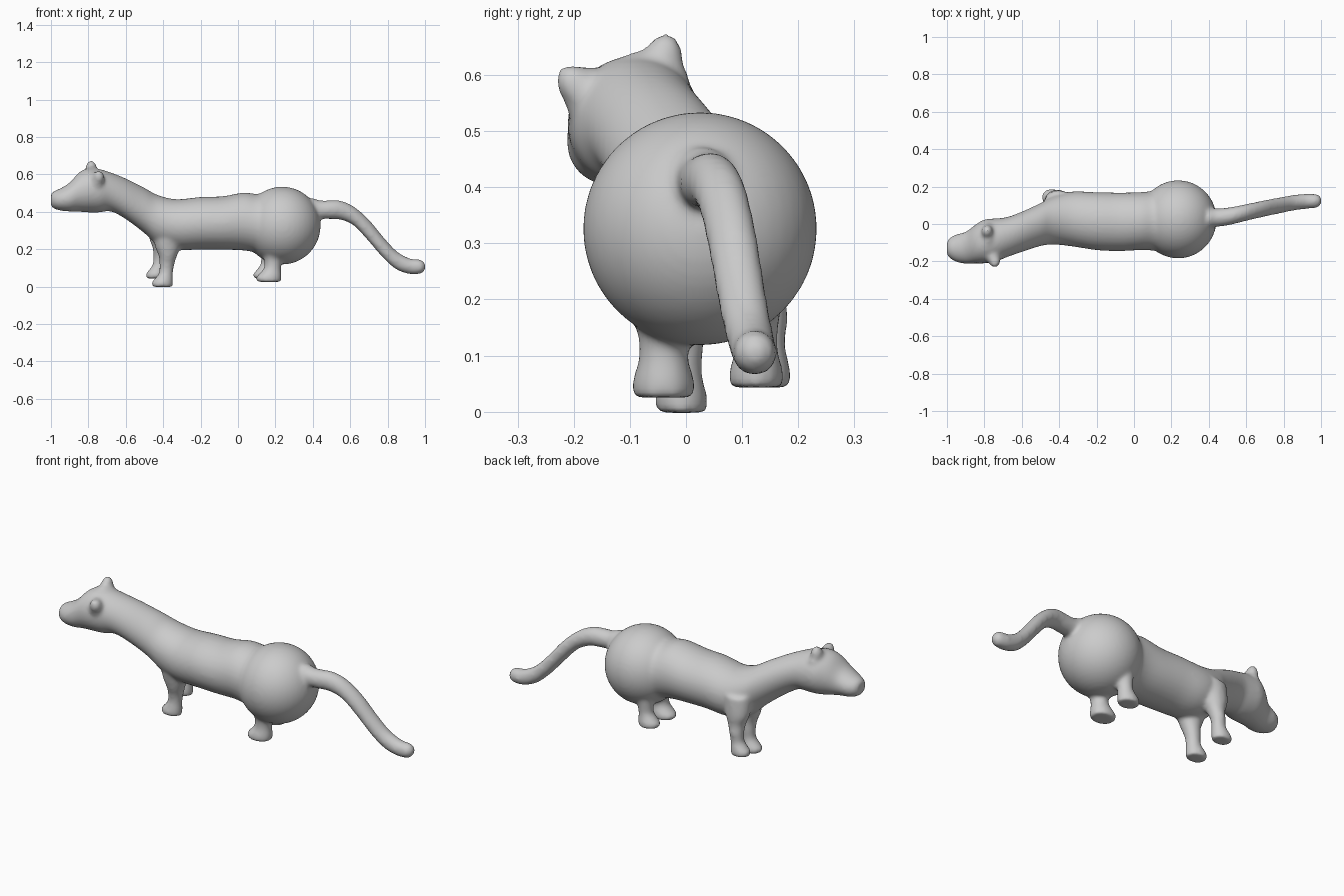
import bpy, bmesh
from math import sin, cos, pi
from mathutils import Matrix, Vector

bm = bmesh.new()


def smooth_sections(rows, steps=4):
    # Catmull-Rom interpolation between cross-sections
    out = []
    for i in range(len(rows) - 1):
        a, b = rows[max(i - 1, 0)], rows[i]
        c, d = rows[i + 1], rows[min(i + 2, len(rows) - 1)]
        for s in range(steps):
            t = s / steps
            out.append([0.5 * (2 * q + (r - p) * t + (2 * p - 5 * q + 4 * r - w) * t * t
                               + (3 * q - p - 3 * r + w) * t ** 3)
                        for p, q, r, w in zip(a, b, c, d)])
    return out + [list(rows[-1])]


def loft(rows, axis, n=32):
    # elliptical rings (centre x, y, z, two radii) across the x or z axis
    rings = []
    for x, y, z, r1, r2 in smooth_sections(rows):
        ring = []
        for k in range(n):
            c, s = r1 * cos(2 * pi * k / n), r2 * sin(2 * pi * k / n)
            ring.append(bm.verts.new((x, y + c, z + s) if axis == 'x' else (x + c, y + s, z)))
        rings.append(ring)
    for a, b in zip(rings, rings[1:]):
        for k in range(n):
            bm.faces.new((a[k], a[(k + 1) % n], b[(k + 1) % n], b[k]))
    bm.faces.new(rings[0][::-1])
    bm.faces.new(rings[-1])


def span(x, y0, y1, z0, z1):
    return (x, (y0 + y1) / 2, (z0 + z1) / 2, (y1 - y0) / 2, (z1 - z0) / 2)


def ball(centre, radii, roll=0):
    m = Matrix.Translation(Vector(centre)) @ Matrix.Rotation(roll, 4, 'X') @ Matrix.Diagonal((*radii, 1))
    bmesh.ops.create_uvsphere(bm, u_segments=40, v_segments=24, radius=1, matrix=m)


# Head, neck and trunk: x, y range, z range
loft([span(*r) for r in [
    (-1.0, -.165, -.095, .43, .495), (-.985, -.183, -.074, .417, .51),
    (-.95, -.203, -.055, .406, .525), (-.9, -.213, -.042, .401, .556),
    (-.85, -.211, -.005, .40, .61), (-.8, -.211, .024, .396, .634),
    (-.74, -.202, .03, .396, .628), (-.68, -.178, .037, .402, .61),
    (-.6, -.15, .066, .36, .578), (-.5, -.118, .112, .285, .528),
    (-.43, -.110, .15, .222, .490), (-.33, -.12, .174, .195, .467),
    (-.2, -.14, .17, .198, .479), (-.08, -.145, .168, .197, .483),
    (.03, -.14, .17, .193, .503), (.1, -.142, .178, .18, .495),
    (.15, -.15, .197, .165, .506), (.22, -.15, .20, .15, .51)]], 'x')

# Rump
ball((.236, .025, .326), (.206, .209, .208))

# Tail
loft([span(*r) for r in [
    (.40, -.024, .085, .345, .475), (.44, -.016, .082, .36, .46), (.5, -.008, .088, .36, .461),
    (.55, .004, .096, .357, .459), (.62, .021, .111, .325, .428), (.7, .039, .128, .24, .358),
    (.78, .056, .143, .148, .262), (.85, .071, .155, .089, .188), (.92, .081, .162, .066, .15),
    (.97, .085, .161, .067, .145), (.99, .094, .154, .076, .136), (1.003, .112, .138, .094, .12)]], 'x')

# Ears with wide bases, set on the slightly rolled head
ball((-.785, -.042, .622), (.032, .036, .054), -.2)
ball((-.78, -.06, .598), (.04, .068, .045), -.2)
ball((-.745, -.192, .578), (.032, .034, .048), .75)
ball((-.755, -.168, .555), (.042, .048, .062), .4)


def leg(x, y, ground, top_y, r):
    # thigh tapering to an ankle, then a paw stretched towards the head
    g = ground
    loft([(x + .02, top_y, g + .32, r * 1.9, r * 1.6), (x + .01, (y + top_y) / 2, g + .22, r * 1.6, r * 1.35),
          (x + .01, (2 * y + top_y) / 3, g + .165, r * 1.12, r * 1.12),
          (x + .005, y, g + .12, r * .92, r * .92), (x, y, g + .075, r * .85, r * .82),
          (x - .01, y, g + .045, r * 1.08, r * .95), (x - .02, y, g + .022, r * 1.3, r * 1.08),
          (x - .018, y, g - .002, r * 1.22, r * 1.02)], 'z')


leg(-.385, -.008, 0.0, -.03, .044)
leg(-.42, .143, .045, .11, .042)
leg(.185, -.04, .027, -.085, .053)
leg(.16, .125, .045, .12, .046)

bmesh.ops.recalc_face_normals(bm, faces=bm.faces)
mesh = bpy.data.meshes.new("weasel_body")
bm.to_mesh(mesh)
bm.free()
obj = bpy.data.objects.new("weasel_body", mesh)
bpy.context.collection.objects.link(obj)

# Fuse the parts into one soft skin
remesh = obj.modifiers.new("fuse", 'REMESH')
remesh.mode = 'VOXEL'
remesh.voxel_size = .009
remesh.use_smooth_shade = True
soft = obj.modifiers.new("soften", 'SMOOTH')
soft.factor = .5
soft.iterations = 14
